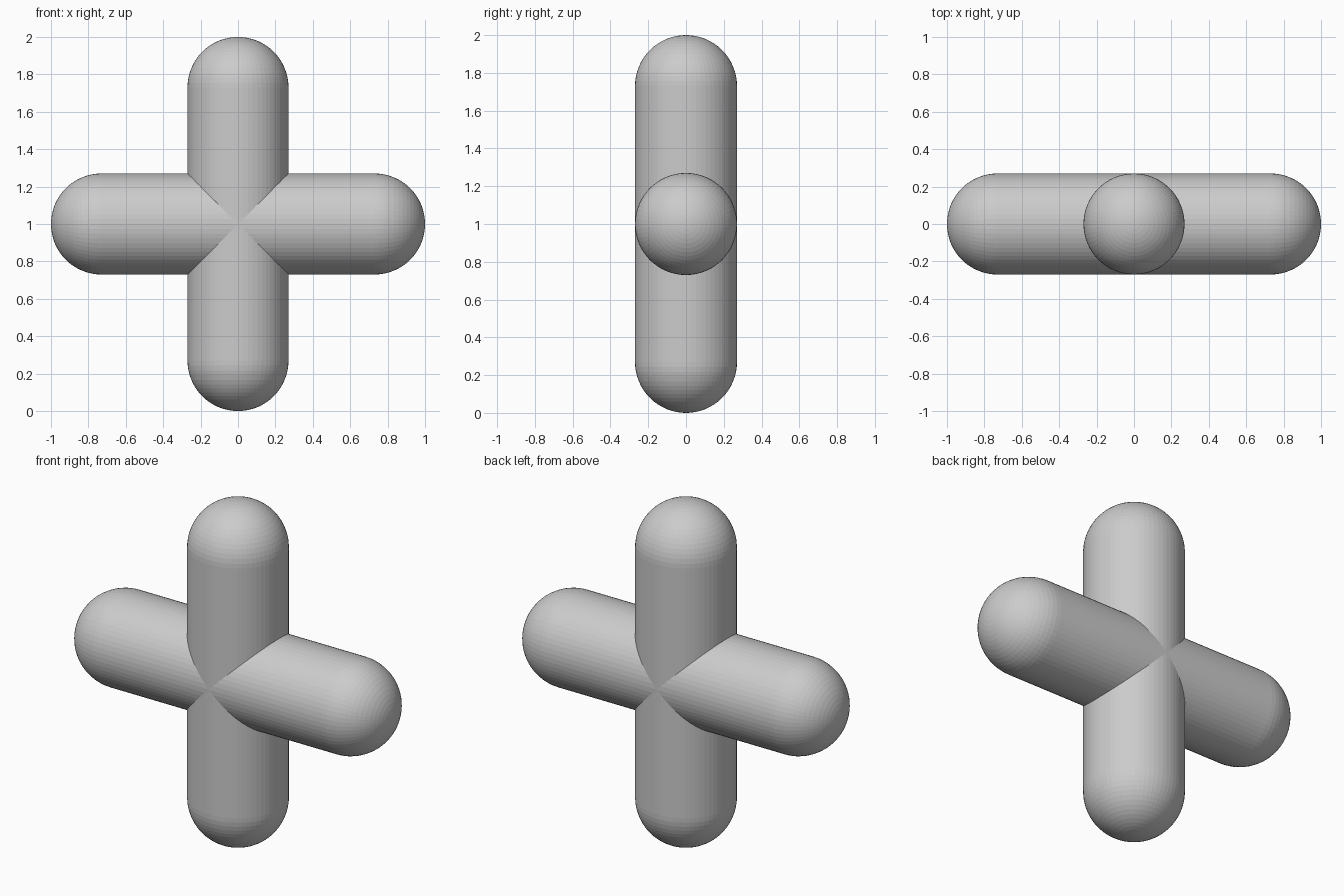
import bpy, bmesh
from math import sin, cos, pi
from mathutils import Matrix, Vector

RADIUS = 0.27
HALF_LENGTH = 1.0
SIDES = 64
CAP_RINGS = 16

cube = bpy.data.objects.get("Cube")
if cube:
    bpy.data.objects.remove(cube, do_unlink=True)


def capsule(name, rotation):
    """Spin a round-ended profile about z, then turn it to its direction."""
    straight = HALF_LENGTH - RADIUS
    arc = [i * pi / 2 / CAP_RINGS for i in range(CAP_RINGS + 1)]
    top = [(RADIUS * sin(a), straight + RADIUS * cos(a)) for a in arc]
    profile = top + [(r, -z) for r, z in reversed(top)]

    bm = bmesh.new()
    verts = [bm.verts.new((r, 0, z)) for r, z in profile]
    edges = [bm.edges.new(pair) for pair in zip(verts, verts[1:])]
    bmesh.ops.spin(bm, geom=verts + edges, cent=(0, 0, 0), axis=(0, 0, 1),
                   angle=2 * pi, steps=SIDES)
    bmesh.ops.remove_doubles(bm, verts=bm.verts, dist=1e-4)
    bmesh.ops.recalc_face_normals(bm, faces=bm.faces)
    bmesh.ops.transform(bm, matrix=rotation, verts=bm.verts)

    mesh = bpy.data.meshes.new(name)
    bm.to_mesh(mesh)
    bm.free()
    obj = bpy.data.objects.new(name, mesh)
    obj.location = Vector((0, 0, HALF_LENGTH))
    bpy.context.collection.objects.link(obj)
    return obj


# Two round-ended bars crossing at their middles
capsule("upright_bar", Matrix.Identity(4))
capsule("cross_bar", Matrix.Rotation(pi / 2, 4, "Y"))
